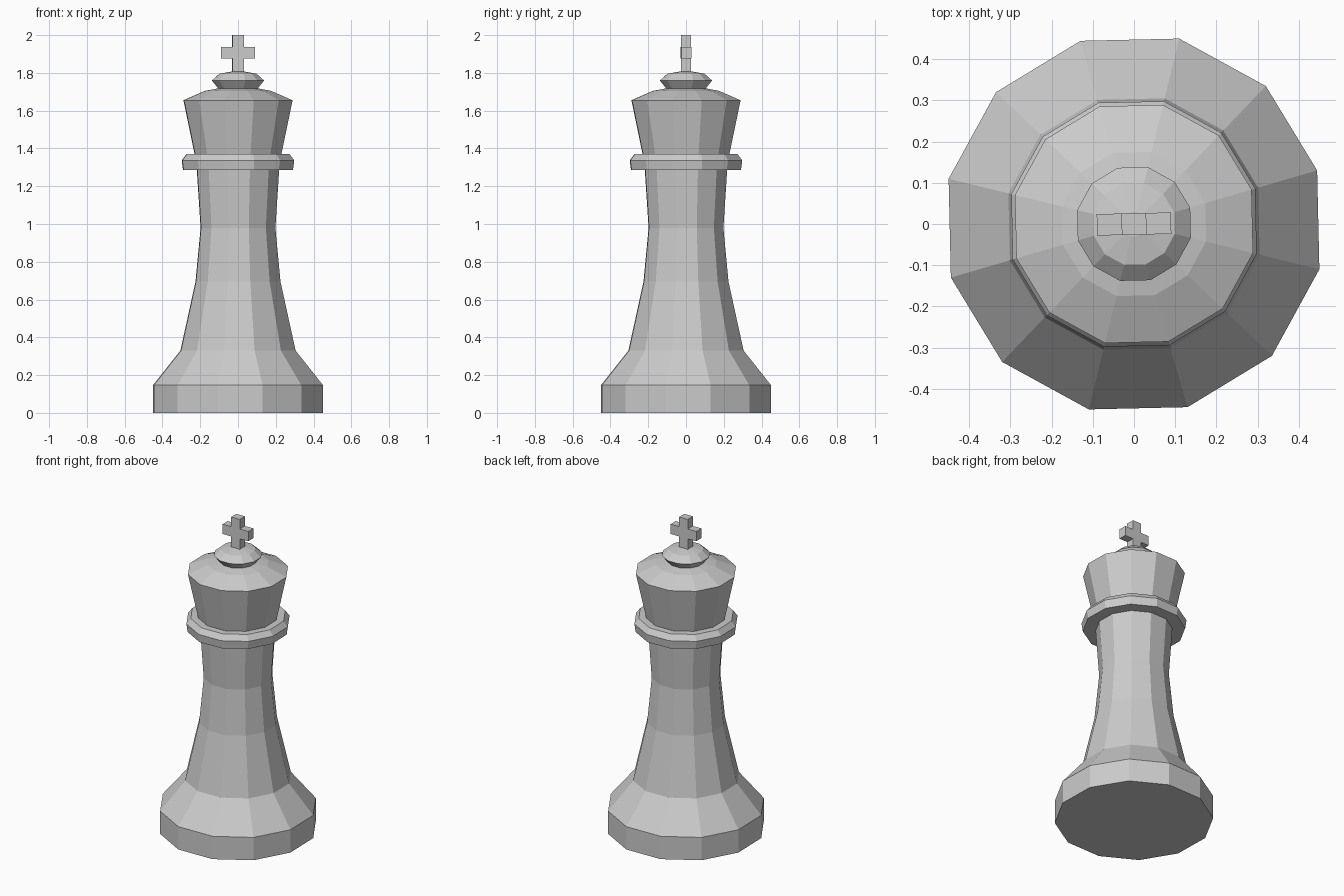
import bpy, bmesh, math
from mathutils import Matrix

if "Cube" in bpy.data.objects:
    bpy.data.objects.remove(bpy.data.objects["Cube"])

SIDES = 12
TWIST = math.radians(1.3)                 # slight turn of the whole piece
START = math.radians(15) + TWIST
FIT = math.cos(math.radians(13.7))        # silhouette half-width -> corner radius


def finish(name, bm):
    bmesh.ops.recalc_face_normals(bm, faces=bm.faces)
    mesh = bpy.data.meshes.new(name)
    bm.to_mesh(mesh)
    bm.free()
    obj = bpy.data.objects.new(name, mesh)
    bpy.context.collection.objects.link(obj)
    return obj


def lathe(name, profile):
    """Closed 12-sided turned part from (half-width, height) points."""
    bm = bmesh.new()
    rings = []
    for w, z in profile:
        r = w / FIT
        rings.append([bm.verts.new((r * math.cos(START + i * math.tau / SIDES),
                                    r * math.sin(START + i * math.tau / SIDES), z))
                      for i in range(SIDES)])
    for a, b in zip(rings, rings[1:]):
        for i in range(SIDES):
            j = (i + 1) % SIDES
            bm.faces.new((a[i], a[j], b[j], b[i]))
    bm.faces.new(rings[0])
    bm.faces.new(rings[-1])
    return finish(name, bm)


# Turned body: base, stem, collar, crown, domed lid and finial
lathe("turned_body", [
    (0.45, 0.0), (0.45, 0.147), (0.305, 0.33), (0.225, 0.695), (0.198, 0.98),
    (0.218, 1.285), (0.291, 1.285), (0.298, 1.337), (0.273, 1.37), (0.23, 1.37),
    (0.289, 1.655), (0.175, 1.705), (0.105, 1.718), (0.138, 1.76),
    (0.099, 1.795), (0.03, 1.808),
])

# Cross on top: plus-shaped outline, extruded front to back
a, w, lo, mid, hi, top = 0.09, 0.03, 1.79, 1.875, 1.938, 2.0
half = [(w, lo), (w, mid), (a, mid), (a, hi), (w, hi), (w, top)]
outline = half + [(-x, z) for x, z in reversed(half)]
depth = 0.026
bm = bmesh.new()
face = bm.faces.new([bm.verts.new((x, -depth, z)) for x, z in outline])
ext = bmesh.ops.extrude_face_region(bm, geom=[face], use_keep_orig=True)
bmesh.ops.translate(bm, vec=(0, 2 * depth, 0),
                    verts=[v for v in ext["geom"] if isinstance(v, bmesh.types.BMVert)])
bmesh.ops.rotate(bm, matrix=Matrix.Rotation(TWIST, 3, 'Z'), verts=bm.verts)
finish("top_cross", bm)
